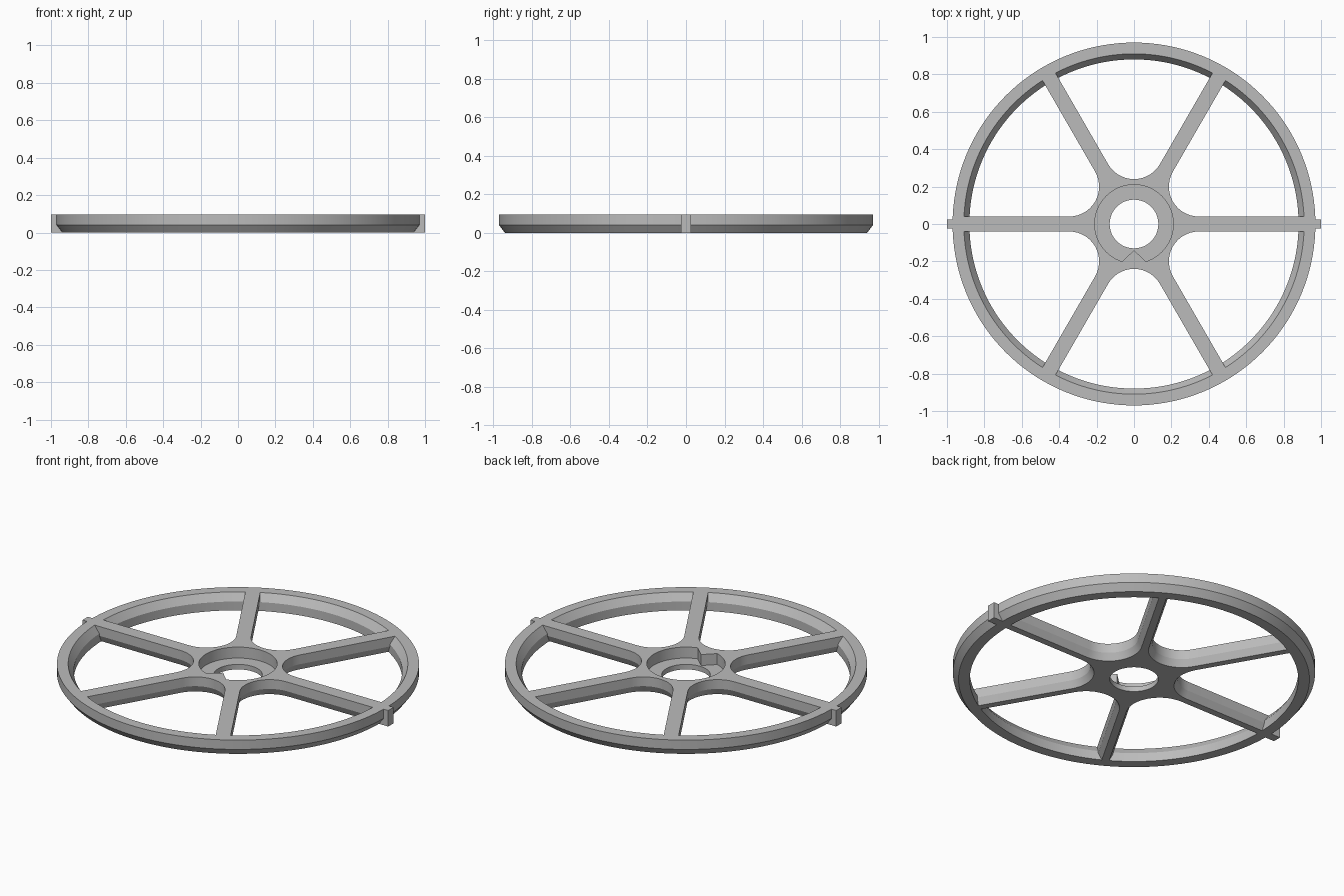
import bpy, bmesh
from math import sin, cos, pi, radians, sqrt

if "Cube" in bpy.data.objects:
    bpy.data.objects.remove(bpy.data.objects["Cube"])

HEIGHT = 0.095
grey = bpy.data.materials.new("plain_grey")
grey.use_nodes = True
grey.diffuse_color = (0.5, 0.5, 0.5, 1)
grey.node_tree.nodes["Principled BSDF"].inputs["Base Color"].default_value = (0.5, 0.5, 0.5, 1)


def loft(name, sections, cyclic=False):
    """Join (outline, z) sections into a solid; cyclic closes it as a ring."""
    bm = bmesh.new()
    loops = [[bm.verts.new((x, y, z)) for x, y in pts] for pts, z in sections]
    pairs = list(zip(loops, loops[1:]))
    if cyclic:
        pairs.append((loops[-1], loops[0]))
    else:
        bm.faces.new(loops[0][::-1])
        bm.faces.new(loops[-1])
    for a, b in pairs:
        for i in range(len(a)):
            j = (i + 1) % len(a)
            bm.faces.new((a[i], a[j], b[j], b[i]))
    bmesh.ops.recalc_face_normals(bm, faces=bm.faces)
    mesh = bpy.data.meshes.new(name)
    bm.to_mesh(mesh)
    bm.free()
    mesh.materials.append(grey)
    obj = bpy.data.objects.new(name, mesh)
    bpy.context.collection.objects.link(obj)
    return obj


def arc(radius, start, end, steps):
    return [(radius * cos(start + (end - start) * i / steps),
             radius * sin(start + (end - start) * i / steps)) for i in range(steps + 1)]


def circle(radius, steps=144):
    return arc(radius, 0, 2 * pi, steps)[:-1]


def combine(target, other, operation):
    mod = target.modifiers.new(operation, 'BOOLEAN')
    mod.operation, mod.object, mod.solver = operation, other, 'EXACT'
    bpy.context.view_layer.objects.active = target
    bpy.ops.object.modifier_apply(modifier=mod.name)
    bpy.data.objects.remove(other)


def spider(inset, reach):
    """Six spokes joined by round fillets around the hub."""
    half, fillet, centre = 0.04 - inset, 0.16 + inset, 0.4
    along = sqrt(reach ** 2 - half ** 2)
    sector = [(along, -half), (along, half)]
    # fillet between this spoke and the next one
    cx, cy = centre * cos(radians(30)), centre * sin(radians(30))
    sector += [(cx + x, cy + y) for x, y in arc(fillet, radians(270), radians(150), 14)]
    pts = []
    for k in range(6):
        c, s = cos(k * pi / 3), sin(k * pi / 3)
        pts += [(x * c - y * s, x * s + y * c) for x, y in sector]
    return pts


# Rim with a chamfered outer foot and a sloped inner lip
wheel = loft("spoked_wheel", [(circle(r), z) for r, z in (
    (0.94, 0), (0.97, 0.04), (0.97, HEIGHT), (0.91, HEIGHT), (0.88, 0.052), (0.88, 0))],
    cyclic=True)

# Spokes and hub, narrowed toward the underside
spokes = loft("spokes", [(spider(0.02, 0.91), 0), (spider(0, 0.93), 0.04),
                         (spider(0, 0.93), HEIGHT)])
combine(wheel, spokes, 'UNION')

# Small square tabs on both sides
for side in (-1, 1):
    xs = (side * 0.93, side * 1.0)
    tab_outline = [(xs[0], -0.025), (xs[1], -0.025), (xs[1], 0.025), (xs[0], 0.025)]
    combine(wheel, loft("tab", [(tab_outline, 0), (tab_outline, HEIGHT)]), 'UNION')

# Hub recess, leaving a pointed key at the front
recess = arc(0.21, radians(-72.5), radians(252.5), 80) + [(0, -0.14)]
combine(wheel, loft("recess_cutter", [(recess, 0.03), (recess, 0.2)]), 'DIFFERENCE')

# Shaft hole
hole = circle(0.13, 72)
combine(wheel, loft("hole_cutter", [(hole, -0.1), (hole, 0.2)]), 'DIFFERENCE')

bpy.ops.object.select_all(action='DESELECT')
wheel.select_set(True)
bpy.context.view_layer.objects.active = wheel
bpy.ops.object.shade_smooth_by_angle(angle=radians(20))
